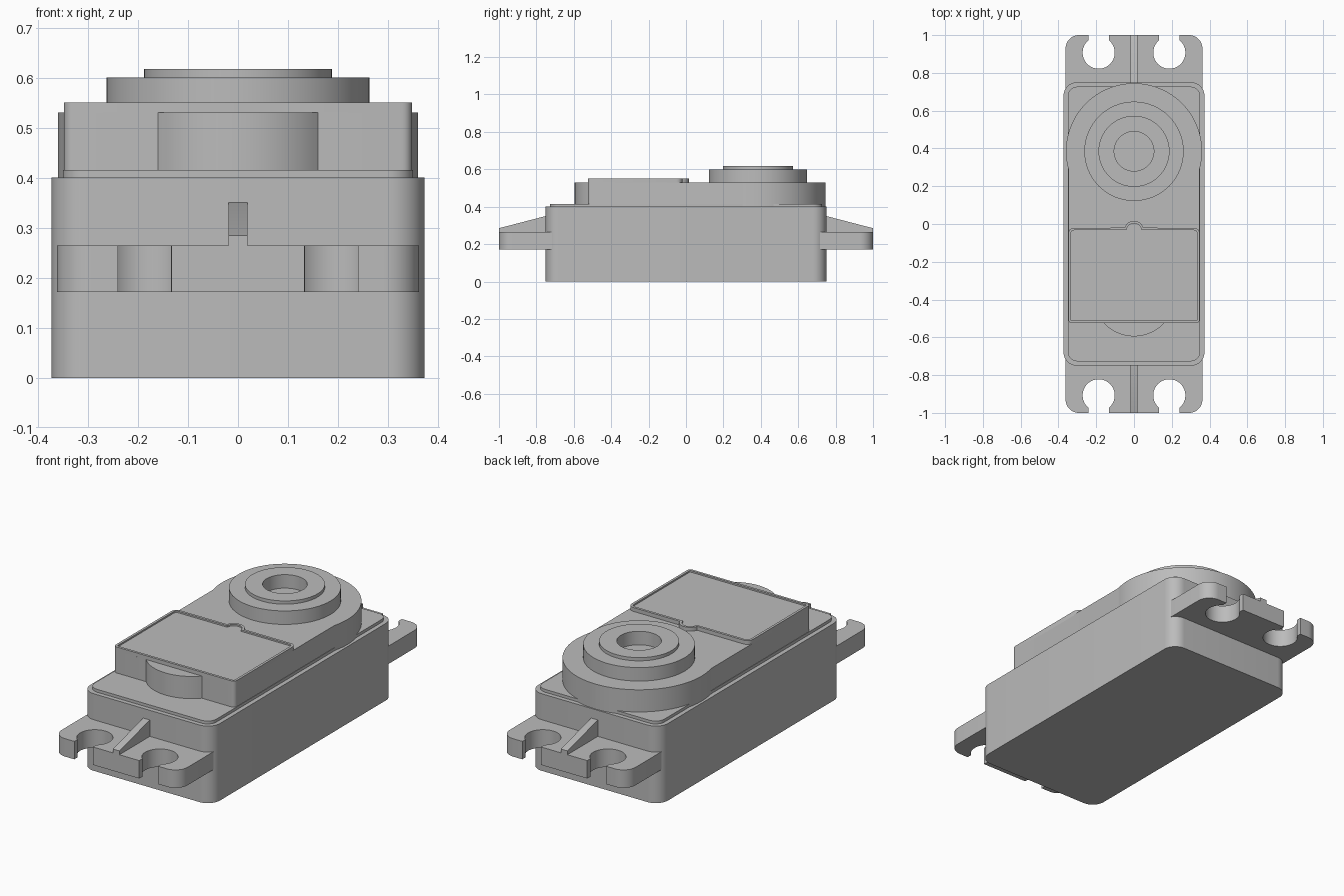
import bpy, bmesh
from math import sin, cos, radians, asin, degrees
from mathutils import Matrix

cube = bpy.data.objects.get("Cube")
if cube:
    bpy.data.objects.remove(cube)

grey = bpy.data.materials.new("plain grey")
grey.use_nodes = True
GREY = (0.5, 0.5, 0.5, 1)
grey.diffuse_color = GREY
grey.node_tree.nodes["Principled BSDF"].inputs["Base Color"].default_value = GREY


def finish(bm, name):
    bmesh.ops.recalc_face_normals(bm, faces=bm.faces)
    mesh = bpy.data.meshes.new(name)
    bm.to_mesh(mesh)
    bm.free()
    mesh.materials.append(grey)
    obj = bpy.data.objects.new(name, mesh)
    bpy.context.collection.objects.link(obj)
    bpy.ops.object.select_all(action='DESELECT')
    obj.select_set(True)
    bpy.context.view_layer.objects.active = obj
    bpy.ops.object.shade_smooth_by_angle(angle=radians(30))
    return obj


def arc(cx, cy, r, start, end, n=10):
    angles = [radians(start + (end - start) * i / n) for i in range(n + 1)]
    return [(cx + r * cos(a), cy + r * sin(a)) for a in angles]


def mirrored(half):
    """Close a right-hand half outline with its mirror image."""
    return half + [(-x, y) for x, y in reversed(half)]


def rounded_rect(hx, hy, r):
    return mirrored(arc(hx - r, r - hy, r, -90, 0) + arc(hx - r, hy - r, r, 0, 90))


def prism(points, z0, z1):
    bm = bmesh.new()
    base = bm.faces.new([bm.verts.new((x, y, z0)) for x, y in points])
    res = bmesh.ops.extrude_face_region(bm, geom=[base], use_keep_orig=True)
    top = [v for v in res["geom"] if isinstance(v, bmesh.types.BMVert)]
    bmesh.ops.translate(bm, verts=top, vec=(0, 0, z1 - z0))
    return bm


# Main case and the thin lip on top of it
finish(prism(rounded_rect(0.373, 0.75, 0.07), 0, 0.40), "main_case")
finish(prism(rounded_rect(0.35, 0.727, 0.05), 0.39, 0.415), "case_lip")

# Gear housing: straight block, round back end and a bowed front
SIDE, FRONT, HUB_Y, HUB_R = 0.348, -0.525, 0.385, 0.36
bow = degrees(asin(0.16 / 0.218))
join = -degrees(asin((HUB_R ** 2 - SIDE ** 2) ** 0.5 / HUB_R))
housing = (arc(0, -0.377, 0.218, -90, bow - 90, 12)
           + arc(SIDE - 0.02, FRONT + 0.02, 0.02, -90, 0, 5)
           + arc(0, HUB_Y, HUB_R, join, 90, 36))
finish(prism(mirrored(housing), 0.395, 0.53), "gear_housing")

# Raised cover with a shallow sunken panel and a small round tab
cover = (arc(SIDE - 0.02, FRONT + 0.02, 0.02, -90, 0, 5)
         + arc(SIDE - 0.03, -0.05, 0.03, 0, 90, 5)
         + arc(0, -0.035, 0.052, 17, 90, 10))
bm = prism(mirrored(cover), 0.525, 0.55)
bmesh.ops.recalc_face_normals(bm, faces=bm.faces)
top = max(bm.faces, key=lambda f: f.calc_center_median().z)
bmesh.ops.inset_region(bm, faces=[top], thickness=0.013, use_even_offset=True)
res = bmesh.ops.extrude_face_region(bm, geom=[top])
bmesh.ops.translate(bm, vec=(0, 0, -0.008),
                    verts=[v for v in res["geom"] if isinstance(v, bmesh.types.BMVert)])
if top.is_valid:
    bmesh.ops.delete(bm, geom=[top], context='FACES_ONLY')
finish(bm, "raised_cover")

# Stepped output hub with a blind hole
profile = [(0, 0.547), (0.105, 0.547), (0.105, 0.617), (0.188, 0.617),
           (0.188, 0.60), (0.263, 0.60), (0.263, 0.525)]
bm = bmesh.new()
verts = [bm.verts.new((r, HUB_Y, z)) for r, z in profile]
edges = [bm.edges.new(pair) for pair in zip(verts, verts[1:])]
bmesh.ops.spin(bm, geom=verts + edges, cent=(0, HUB_Y, 0), axis=(0, 0, 1),
               angle=radians(360), steps=64)
bmesh.ops.remove_doubles(bm, verts=bm.verts, dist=0.0001)
finish(bm, "output_hub")

# Mounting ears with keyhole slots, and a sloping rib on each
ear = ([(0.362, 0.70)] + arc(0.292, 0.93, 0.07, 0, 90) + [(0.24, 1)]
       + arc(0.187, 0.907, 0.085, 51, -231, 40) + [(0.133, 1)])
rib = [(0.70, 0.25), (1, 0.25), (1, 0.285), (0.75, 0.35), (0.70, 0.35)]
for end, turn in (("back", 0), ("front", 180)):
    spin = Matrix.Rotation(radians(turn), 4, 'Z')
    bm = prism(mirrored(ear), 0.172, 0.265)
    bm.transform(spin)
    finish(bm, end + "_mounting_ear")
    bm = prism(rib, -0.019, 0.019)
    # Stand the profile up: its x runs along y and its y runs up z
    bm.transform(spin @ Matrix(((0, 0, 1, 0), (1, 0, 0, 0), (0, 1, 0, 0), (0, 0, 0, 1))))
    finish(bm, end + "_rib")
